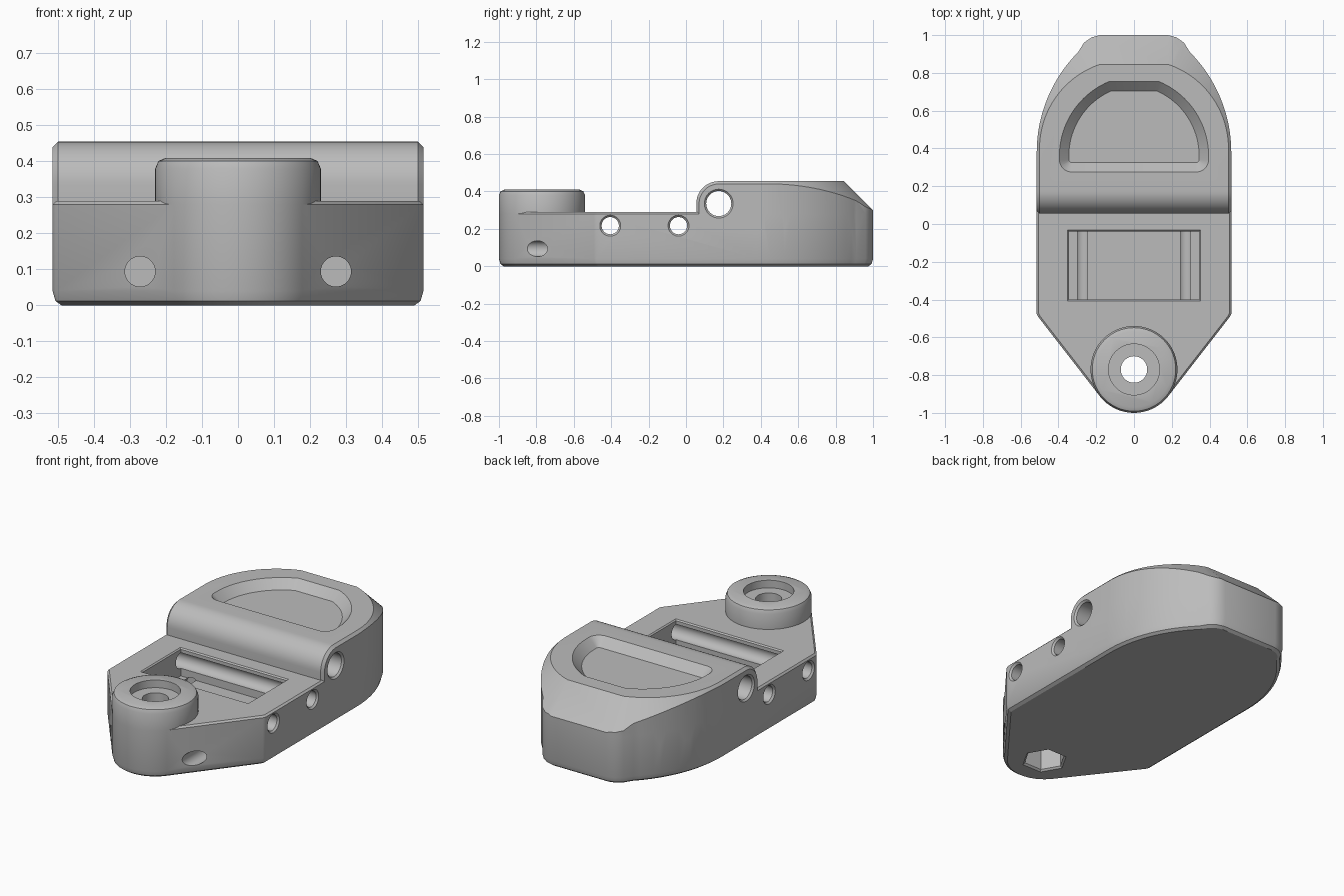
import bpy, bmesh
from math import cos, sin, radians
from mathutils import Vector

if "Cube" in bpy.data.objects:
    bpy.data.objects.remove(bpy.data.objects["Cube"])

grey = bpy.data.materials.new("plain grey")
grey.use_nodes = True
COLOUR = (0.5, 0.5, 0.5, 1)
grey.diffuse_color = COLOUR
grey.node_tree.nodes["Principled BSDF"].inputs["Base Color"].default_value = COLOUR

AXES = {"X": lambda p, h: (h, p[0], p[1]),
        "Y": lambda p, h: (p[0], h, p[1]),
        "Z": lambda p, h: (p[0], p[1], h)}


def arc(cx, cy, r, start, end, steps):
    return [(cx + r * cos(radians(start + (end - start) * i / steps)),
             cy + r * sin(radians(start + (end - start) * i / steps)))
            for i in range(steps + 1)]


def circle(cx, cy, r, sides=64):
    return arc(cx, cy, r, 0, 360, sides)[:-1]


def mirrored(right):
    """Close a counter-clockwise right half into a symmetric outline."""
    return right + [(-x, y) for x, y in reversed(right) if x > 0.001]


def offset(ring, d):
    """Move the sides of a counter-clockwise outline outward by d."""
    result = []
    for i, point in enumerate(ring):
        p = Vector(point)
        a = (p - Vector(ring[i - 1])).normalized()
        b = (Vector(ring[(i + 1) % len(ring)]) - p).normalized()
        n, m = Vector((a.y, -a.x)), Vector((b.y, -b.x))
        result.append(tuple(p + (n + m) * d / (1 + n.dot(m))))
    return result


def loft(name, ring, levels, axis="Z"):
    """Solid through copies of one outline; levels are (offset, height)."""
    bm = bmesh.new()
    rows = [[bm.verts.new(AXES[axis](p, h)) for p in offset(ring, d)]
            for d, h in levels]
    n = len(ring)
    bm.faces.new(rows[0])
    bm.faces.new(rows[-1])
    for low, high in zip(rows, rows[1:]):
        for i in range(n):
            j = (i + 1) % n
            bm.faces.new((low[i], low[j], high[j], high[i]))
    bmesh.ops.recalc_face_normals(bm, faces=bm.faces)
    mesh = bpy.data.meshes.new(name)
    bm.to_mesh(mesh)
    bm.free()
    mesh.materials.append(grey)
    ob = bpy.data.objects.new(name, mesh)
    bpy.context.scene.collection.objects.link(ob)
    return ob


def combine(target, tool, operation):
    """Boolean the tool into the target with the first solver that succeeds."""
    mod = target.modifiers.new("cut", "BOOLEAN")
    mod.operation = operation
    mod.object = tool
    before = len(target.data.vertices)
    for solver in ("MANIFOLD", "EXACT", "FLOAT"):
        mod.solver = solver
        target.update_tag()
        bpy.context.view_layer.update()
        graph = bpy.context.evaluated_depsgraph_get()
        result = bpy.data.meshes.new_from_object(target.evaluated_get(graph))
        if len(result.vertices) not in (0, before):
            target.data = result
            break
    target.modifiers.clear()
    bpy.data.objects.remove(tool)


# Plan outline: round nose, slanted cheeks, straight sides, curved tail
NOSE_Y, NOSE_R, HALF = -0.77, 0.23, 0.515
outline = mirrored(
    arc(0, NOSE_Y, NOSE_R, -90, -39.375, 9)
    + [(HALF - 0.008, -0.492), (HALF, -0.475)]
    + arc(HALF - 0.75, 0.38, 0.75, 0, 45, 16)
    + [(0.265, 0.96), (0.225, 0.988), (0.18, 1.0)])

# Low base with rounded bottom edge and fine top chamfer
body = loft("body", outline, [(-0.025, 0), (-0.008, 0.012), (0, 0.04),
                              (0, 0.28), (-0.01, 0.29)])

# Raised rear block: outline cut by a side profile and a tapered crown
rear = loft("rear_block", outline, [(0, 0.1), (0, 0.6)])
side_profile = [(0.055, 0.09), (1.1, 0.09), (1.1, 0.455)] + \
    arc(0.175, 0.335, 0.12, 90, 180, 12)
combine(rear, loft("side_profile", side_profile,
                   [(-0.03, -0.53), (0, -0.5), (0, 0.5), (-0.03, 0.53)], "X"),
        "INTERSECT")
crown = mirrored([(0.56, -0.5)] + arc(0.03, 0.4, 0.47, 4, 71.2, 20))
combine(rear, loft("crown", crown, [(0.255, 0.2), (-0.045, 0.5)]), "INTERSECT")
combine(body, rear, "UNION")

# Round boss on the nose
combine(body, loft("boss", circle(0, NOSE_Y, NOSE_R),
                   [(0, 0.1), (0, 0.38), (-0.009, 0.401), (-0.03, 0.41)]),
        "UNION")

# Boss counterbore, bolt hole and hexagonal nut pocket underneath
cutters = [
    loft("counterbore", circle(0, NOSE_Y, 0.135), [(0, 0.365), (0, 0.5)]),
    loft("bolt_hole", circle(0, NOSE_Y, 0.07, 48), [(0, -0.1), (0, 0.5)]),
    loft("nut_pocket", circle(0, NOSE_Y, 0.115, 6),
         [(0.02, -0.01), (0, 0.01), (0, 0.13)]),
]

# Rectangular pocket in the base
rect = [(-0.345, -0.4), (0.345, -0.4), (0.345, -0.04), (-0.345, -0.04)]
cutters.append(loft("pocket", rect, [(0, 0.126), (0, 0.283), (0.02, 0.303)]))

# Sloped dish in the top of the rear block
dish = mirrored(arc(0.33, 0.34, 0.065, -90, 0, 6)
                + arc(0.395 - 0.427, 0.36, 0.427, 5, 67.5, 20))
cutters.append(loft("dish", dish, [(-0.05, 0.405), (0.02, 0.475)]))

# Cross holes with countersunk mouths
for y, z, r in ((-0.405, 0.217, 0.046), (-0.04, 0.217, 0.046),
                (0.175, 0.335, 0.067)):
    cutters.append(loft("cross_hole", circle(y, z, r, 40),
                        [(0.02, -0.525), (0, -0.505),
                         (0, 0.505), (0.02, 0.525)], "X"))

# Lengthwise holes drilled through the cheeks
for x in (-0.272, 0.272):
    cutters.append(loft("cheek_hole", circle(x, 0.094, 0.042, 40),
                        [(0, -1.1), (0, -0.03)], "Y"))

for cutter in cutters:
    combine(body, cutter, "DIFFERENCE")

bpy.ops.object.select_all(action="DESELECT")
body.select_set(True)
bpy.context.view_layer.objects.active = body
bpy.ops.object.shade_smooth_by_angle(angle=radians(28))
